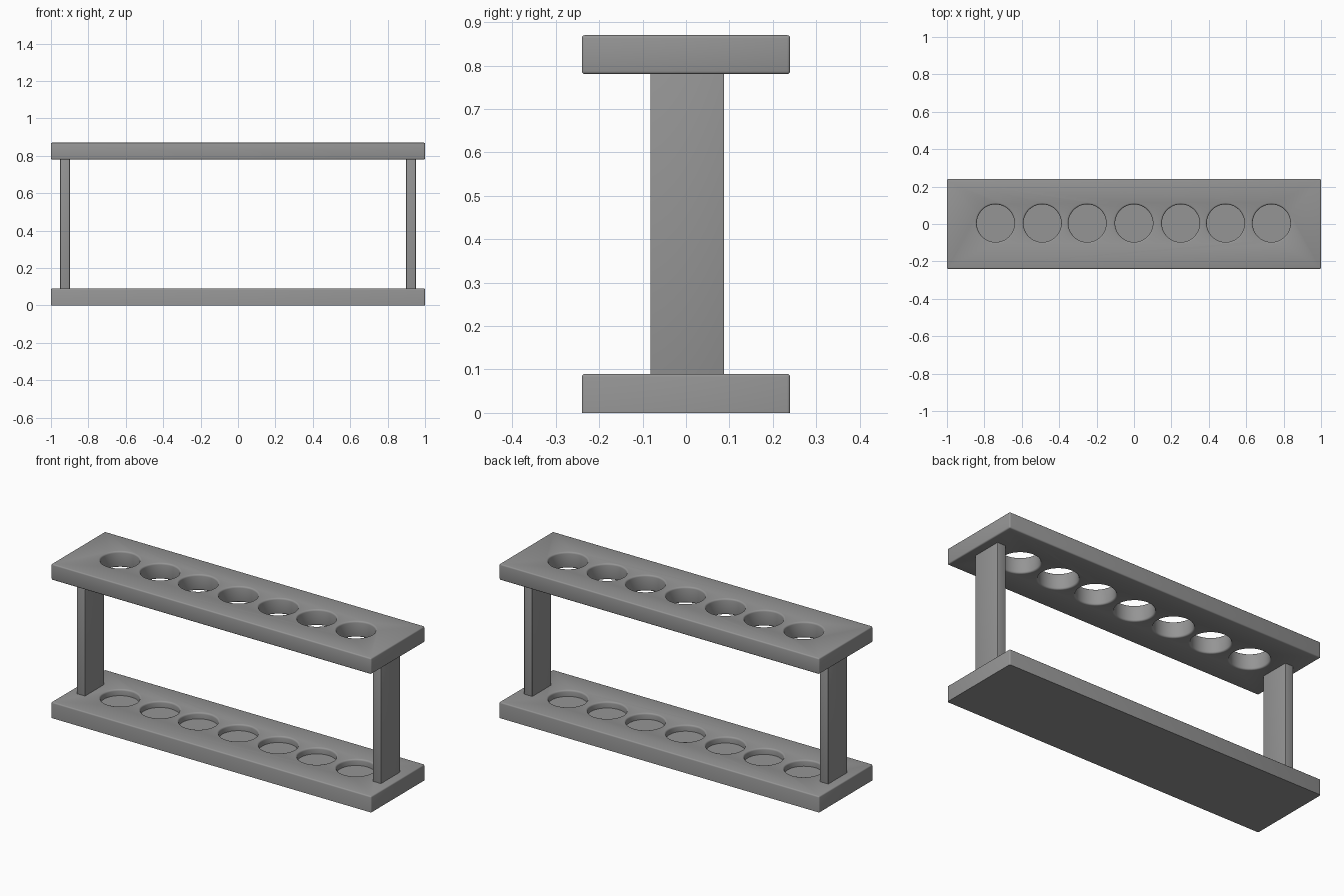
import bpy
import bmesh
from math import cos, sin, tau, radians

cube = bpy.data.objects.get("Cube")
if cube:
    bpy.data.objects.remove(cube, do_unlink=True)

grey = bpy.data.materials.new("grey plastic")
grey.use_nodes = True
grey.diffuse_color = (0.3, 0.3, 0.3, 1)
grey.node_tree.nodes["Principled BSDF"].inputs["Base Color"].default_value = (0.3, 0.3, 0.3, 1)

HOLE_X = (-0.74, -0.49, -0.25, 0, 0.25, 0.49, 0.735)
HOLE_Y = 0.004
RIM, BORE, ROUND = 0.11, 0.101, 0.007


def make_object(name, bm):
    mesh = bpy.data.meshes.new(name)
    bmesh.ops.recalc_face_normals(bm, faces=bm.faces)
    bm.to_mesh(mesh)
    bm.free()
    mesh.materials.append(grey)
    obj = bpy.data.objects.new(name, mesh)
    bpy.context.collection.objects.link(obj)
    return obj


def box(name, low, high, bevel, keep_bottom=False):
    """Box between two corners, with softened edges."""
    bm = bmesh.new()
    bmesh.ops.create_cube(bm, size=1)
    for v in bm.verts:
        v.co = [(a + b) / 2 + c * (b - a) for a, b, c in zip(low, high, v.co)]
    edges = [e for e in bm.edges
             if not (keep_bottom and all(v.co.z < low[2] + 0.001 for v in e.verts))]
    bmesh.ops.bevel(bm, geom=edges, offset=bevel, segments=3, profile=0.5, affect='EDGES')
    return make_object(name, bm)


def hole_cutter(name, profile):
    """Row of turned plugs; profile lists (radius, height) from bottom to top."""
    bm = bmesh.new()
    steps = 48
    for x in HOLE_X:
        rings = [[bm.verts.new((x + r * cos(tau * i / steps), HOLE_Y + r * sin(tau * i / steps), z))
                  for i in range(steps)] for r, z in profile]
        for a, b in zip(rings, rings[1:]):
            for i in range(steps):
                j = (i + 1) % steps
                bm.faces.new((a[i], a[j], b[j], b[i]))
        bm.faces.new(rings[0][::-1])
        bm.faces.new(rings[-1])
    cutter = make_object(name, bm)
    cutter.hide_render = True
    return cutter


def rim(z, direction):
    """Rounded lip from the bore out to the board surface at z, then clear of it."""
    width = RIM - BORE
    arc = [(RIM - width * sin(tau / 4 * t), z - direction * width * (1 - cos(tau / 4 * t)))
           for t in (1, 0.67, 0.33, 0)]
    return arc + [(RIM, z + direction * 0.02)]


def cut(obj, cutter):
    mod = obj.modifiers.new("holes", 'BOOLEAN')
    mod.operation = 'DIFFERENCE'
    mod.solver = 'EXACT'
    mod.object = cutter
    graph = bpy.context.evaluated_depsgraph_get()
    mesh = bpy.data.meshes.new_from_object(obj.evaluated_get(graph))
    obj.modifiers.clear()
    obj.data = mesh
    bpy.data.objects.remove(cutter, do_unlink=True)


# Base with shallow round recesses
base = box("base_board", (-1, -0.24, 0), (1, 0.24, 0.09), ROUND, keep_bottom=True)
cut(base, hole_cutter("recess_cutter", [(BORE, 0.055)] + rim(0.09, 1)))

# Top board with through holes
top = box("top_board", (-1, -0.24, 0.78), (1, 0.24, 0.87), ROUND)
cut(top, hole_cutter("hole_cutter", rim(0.78, -1)[::-1] + rim(0.87, 1)))

# Upright at each end
parts = [base, top]
for name, x in (("left_post", 0.925), ("right_post", -0.925)):
    parts.append(box(name, (x - 0.026, -0.082, 0.085), (x + 0.026, 0.088, 0.785), 0.003))

# Smooth shading with sharp edges kept
bpy.ops.object.select_all(action='DESELECT')
for part in parts:
    part.select_set(True)
bpy.context.view_layer.objects.active = base
bpy.ops.object.shade_smooth_by_angle(angle=radians(35))
